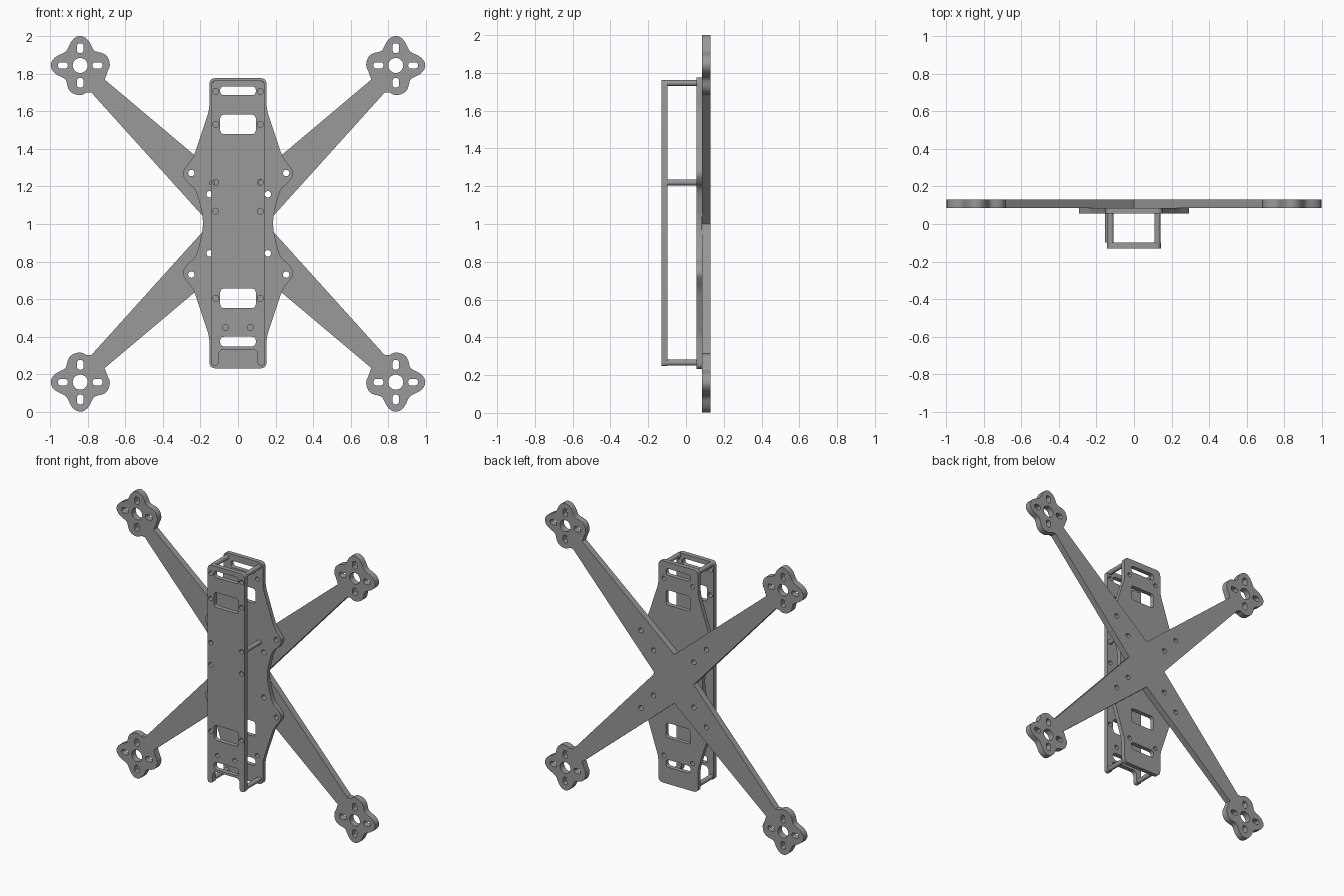
import bpy, bmesh, math
from mathutils import Vector

if "Cube" in bpy.data.objects:
    bpy.data.objects.remove(bpy.data.objects["Cube"])

CZ = 1.001  # height of the frame's centre

grey = bpy.data.materials.new("carbon grey")
grey.diffuse_color = (0.32, 0.32, 0.32, 1)
grey.use_nodes = True
grey.node_tree.nodes["Principled BSDF"].inputs["Base Color"].default_value = grey.diffuse_color


def rounded(pts, r, steps=5):
    """Round each corner of a closed outline."""
    out, n = [], len(pts)
    for i in range(n):
        p = Vector(pts[i])
        a, b = Vector(pts[i - 1]) - p, Vector(pts[(i + 1) % n]) - p
        d = min(r, a.length * 0.48, b.length * 0.48)
        a, b = p + a.normalized() * d, p + b.normalized() * d
        for k in range(steps + 1):
            t = k / steps
            out.append(a * (1 - t) ** 2 + p * 2 * t * (1 - t) + b * t * t)
    return out


def window(x, z, w, h, r):
    return rounded([(x - w/2, z - h/2), (x + w/2, z - h/2),
                    (x + w/2, z + h/2), (x - w/2, z + h/2)], r)


def circle(x, z, r, n=20):
    return [(x + r * math.cos(2 * math.pi * i / n),
             z + r * math.sin(2 * math.pi * i / n)) for i in range(n)]


def plate(name, outline, holes, y0, y1):
    """Upright flat plate with holes, between two depths."""
    cu = bpy.data.curves.new(name, 'CURVE')
    cu.dimensions, cu.fill_mode, cu.extrude = '2D', 'BOTH', (y1 - y0) / 2
    for loop in [outline] + holes:
        s = cu.splines.new('POLY')
        s.points.add(len(loop) - 1)
        for p, q in zip(s.points, loop):
            p.co = (q[0], q[1], 0, 1)
        s.use_cyclic_u = True
    tmp = bpy.data.objects.new(name + "_curve", cu)
    bpy.context.collection.objects.link(tmp)
    dg = bpy.context.evaluated_depsgraph_get()
    me = bpy.data.meshes.new_from_object(tmp.evaluated_get(dg))
    bpy.data.objects.remove(tmp)
    bm = bmesh.new()
    bm.from_mesh(me)
    bmesh.ops.remove_doubles(bm, verts=bm.verts, dist=1e-5)
    for v in bm.verts:
        x, z, d = v.co
        v.co = (x, (y0 + y1) / 2 - d, z)
    bmesh.ops.recalc_face_normals(bm, faces=bm.faces)
    bm.to_mesh(me)
    bm.free()
    ob = bpy.data.objects.new(name, me)
    bpy.context.collection.objects.link(ob)
    finish(ob)


def finish(ob):
    ob.data.materials.clear()
    ob.data.materials.append(grey)
    bpy.ops.object.select_all(action='DESELECT')
    ob.select_set(True)
    bpy.context.view_layer.objects.active = ob
    bpy.ops.object.shade_smooth_by_angle(angle=math.radians(35))


QUADS = [(1, 1), (-1, 1), (-1, -1), (1, -1)]
MX, MZ = 0.839, 0.842  # motor distances from centre

# Arm cross: four arms, each ending in a four-lobed motor mount
quarter = [(0.15, 0.0), (MX - 0.06, MZ - 0.145)]
for deg in range(-103, 194, 6):
    a = math.radians(deg)
    r = 0.132 + 0.025 * math.cos(4 * a)
    # the two lobes beside the arm are fuller
    r += 0.015 * sum(math.exp(-((deg - c) / 14) ** 2) for c in (-65, 155))
    quarter.append((MX + r * math.cos(a), MZ + r * math.sin(a)))
quarter += [(MX - 0.13, MZ - 0.075), (0.0, 0.17)]
cross = []
for sx, sz in QUADS:
    q = quarter[:-1] if sx * sz > 0 else quarter[:0:-1]
    cross += [(sx * x, CZ + sz * z) for x, z in q]

bolts = [circle(sx * x + 0.004, CZ + sz * z, 0.017) for sx, sz in QUADS
         for x, z in ((0.252, 0.27), (0.155, 0.157))]
motor_holes = []
for sx, sz in QUADS:
    x, z = sx * MX, CZ + sz * MZ
    motor_holes.append(circle(x, z, 0.04, 28))
    for s in (-1, 1):
        motor_holes.append(window(x + s * 0.092, z, 0.052, 0.034, 0.017))
        motor_holes.append(window(x, z + s * 0.092, 0.034, 0.052, 0.017))
plate("arm_cross", cross, bolts + motor_holes, 0.086, 0.13)

# Windows shared by the base and cover plates
windows = [window(0, 1.708, 0.19, 0.046, 0.023), window(0, 1.53, 0.19, 0.104, 0.024),
           window(0, 0.605, 0.19, 0.104, 0.024), window(0, 0.375, 0.19, 0.052, 0.024)]

# Base plate: waisted, with four bolt ears
side = [(0.187, 0.035), (0.212, 0.14), (0.23, 0.185), (0.275, 0.22),
        (0.3, 0.27), (0.235, 0.355), (0.152, 0.605), (0.152, 0.772)]
base = []
for sx, sz in QUADS:
    q = side if sx * sz > 0 else side[::-1]
    base += [(sx * x, CZ + 0.003 + sz * z) for x, z in q]
screws = [circle(x, z, 0.015) for x in (-0.11, 0.11) for z in (1.655, 0.425)]
plate("base_plate", rounded(base, 0.035), bolts + windows + screws, 0.056, 0.086)

# Cover plate: long strip with a notch at the lower end
W = 0.143
cover = [(-W, 0.247), (-0.104, 0.247), (-0.104, 0.333), (0.104, 0.333),
         (0.104, 0.247), (W, 0.247), (W, 1.763), (-W, 1.763)]
cover_holes = [circle(s * 0.119, z, 0.016) for s in (-1, 1)
               for z in (1.705, 1.53, 1.222, 1.068, 0.605)]
cover_holes += [circle(s * 0.066, 0.45, 0.016) for s in (-1, 1)]
plate("cover_plate", rounded(cover, 0.032), windows + cover_holes, -0.13, -0.098)

# Standoff posts between base and cover
for x, z in [(-0.137, 1.22), (0.125, 1.22)] + [
        (s * 0.124, z) for s in (-1, 1) for z in (1.746, 0.266)]:
    bpy.ops.mesh.primitive_cylinder_add(
        vertices=20, radius=0.016, depth=0.156,
        location=(x, -0.021, z), rotation=(math.pi / 2, 0, 0))
    post = bpy.context.object
    post.name = "standoff_post"
    finish(post)
